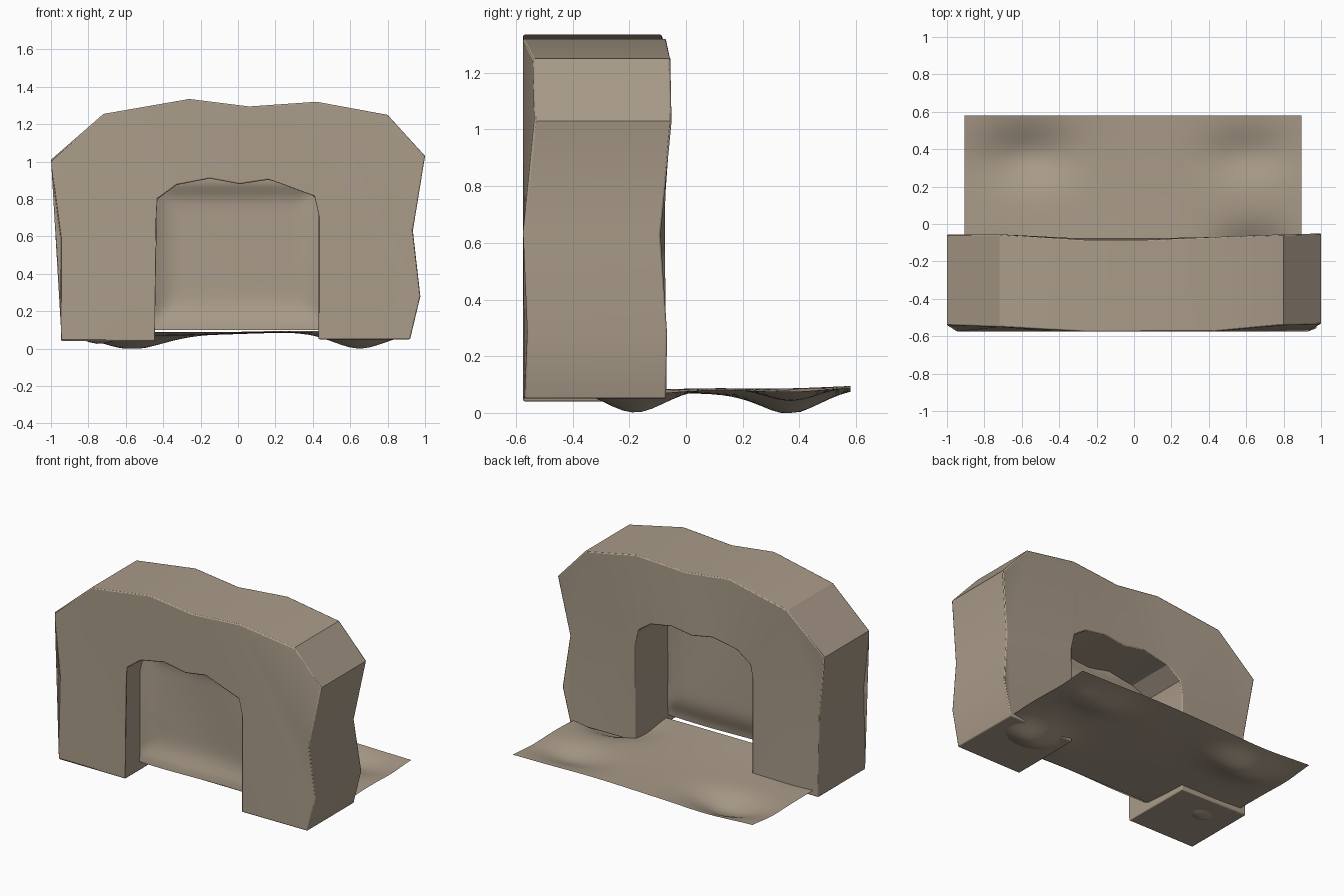
import bpy, bmesh, math

if "Cube" in bpy.data.objects:
    bpy.data.objects.remove(bpy.data.objects["Cube"])

stone = bpy.data.materials.new("tan_stone")
stone.diffuse_color = (.40, .33, .25, 1)
stone.use_nodes = True
stone.node_tree.nodes["Principled BSDF"].inputs["Base Color"].default_value = stone.diffuse_color

def finish(name, bm, angle):
    bmesh.ops.recalc_face_normals(bm, faces=bm.faces)
    me = bpy.data.meshes.new(name)
    bm.to_mesh(me)
    bm.free()
    me.materials.append(stone)
    ob = bpy.data.objects.new(name, me)
    bpy.context.collection.objects.link(ob)
    bpy.ops.object.select_all(action='DESELECT')
    ob.select_set(True)
    bpy.context.view_layer.objects.active = ob
    bpy.ops.object.shade_smooth_by_angle(angle=math.radians(angle))
    return ob

def sheet(name, nu, nv, point):
    """Wavy open surface sampled from point(u, v), u and v in 0..1."""
    bm = bmesh.new()
    rows = [[bm.verts.new(point(i / nu, j / nv)) for i in range(nu + 1)] for j in range(nv + 1)]
    for a, b in zip(rows, rows[1:]):
        for i in range(nu):
            bm.faces.new((a[i], a[i + 1], b[i + 1], b[i]))
    return finish(name, bm, 60)

# Rock arch: outline as (x, z, front y, back y), outer edge then opening
outer = [(-.945, .04, -.575, -.07), (-.945, .6, -.575, -.085), (-1, 1.01, -.54, -.055),
         (-.72, 1.255, -.55, -.055), (-.26, 1.335, -.575, -.085), (.06, 1.295, -.575, -.085),
         (.42, 1.32, -.575, -.07), (.8, 1.25, -.54, -.055), (1, 1.03, -.535, -.05),
         (.935, .63, -.575, -.09), (.975, .28, -.56, -.065), (.92, .05, -.57, -.07)]
opening = [(.43, .05), (.43, .72), (.41, .81), (.32, .875), (.16, .903), (.01, .88),
           (-.15, .91), (-.33, .875), (-.43, .8), (-.445, .72), (-.445, .04)]
profile = outer + [(x, z, -.575, -.075) for x, z in opening]
bm = bmesh.new()
front = [bm.verts.new((x, f, z)) for x, z, f, b in profile]
back = [bm.verts.new((x, b, z)) for x, z, f, b in profile]
n = len(profile)
caps = [bm.faces.new(front), bm.faces.new(back[::-1])]
for i in range(n):
    j = (i + 1) % n
    bm.faces.new((front[i], back[i], back[j], front[j]))
bmesh.ops.triangulate(bm, faces=caps)
arch = finish("rock_arch", bm, 25)
bev = arch.modifiers.new("worn_edges", 'BEVEL')
bev.width = .01
bev.segments = 2
bev.limit_method = 'ANGLE'
bev.angle_limit = math.radians(60)

# Dished panel closing the passage
def panel_point(u, v):
    x, z = -.45 + .885 * u, .1 + .82 * v
    edge = max(0, 1 - min(u, 1 - u) / .15)
    rim = max(math.exp(-((z - .9) / .07) ** 2), math.exp(-((z - .1) / .1) ** 2))
    y = -.375 - .045 * max(rim, edge ** 2 * .9) + .006 * math.sin(7 * x + 4 * z)
    return x, y, z

sheet("passage_panel", 28, 28, panel_point)

# Uneven ground sheet with hollows: x, y, depth, x spread, y spread
hollows = [(-.74, -.24, .065, .13, .1), (.65, -.18, .09, .2, .15),
           (-.57, .36, .09, .24, .15), (.6, .37, .05, .22, .13)]

def ground_point(u, v):
    x, y = -.905 + 1.8 * u, -.4 + .98 * v
    dip = sum(d * math.exp(-((x - a) / s) ** 2 - ((y - b) / t) ** 2) for a, b, d, s, t in hollows)
    sag = .012 * math.sin(math.pi * v) * (1 - .6 * math.sin(3 * x))
    z = .09 - dip - sag * max(0, 1 - dip / .07) + .006 * v * math.sin(4 * x)
    return x, y, max(0, z)

sheet("ground_sheet", 48, 28, ground_point)
